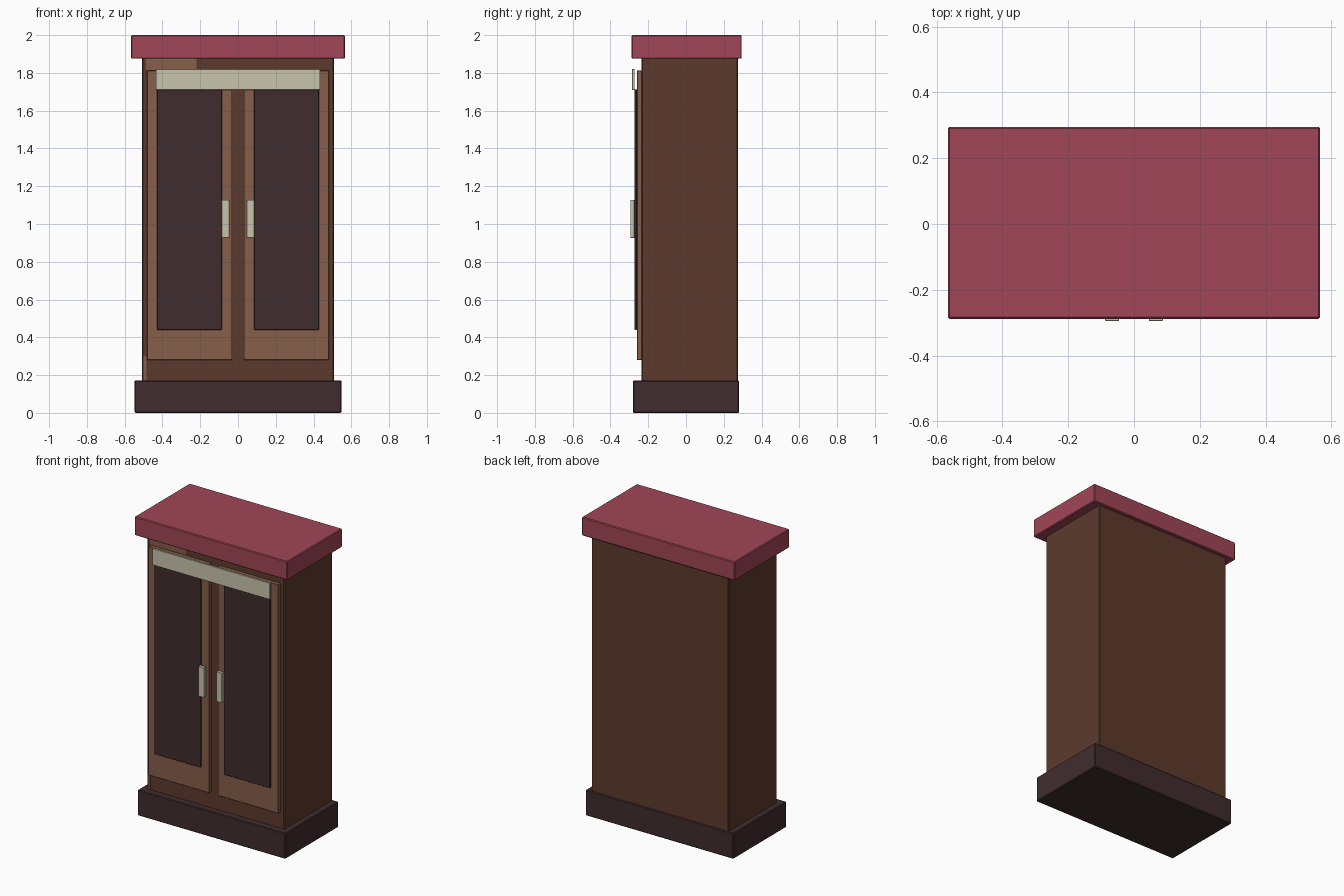
import bpy, bmesh
from mathutils import Vector

if "Cube" in bpy.data.objects:
    bpy.data.objects.remove(bpy.data.objects["Cube"])


def linear(c):
    c /= 255
    return c / 12.92 if c <= 0.04045 else ((c + 0.055) / 1.055) ** 2.4


def material(name, *rgb):
    m = bpy.data.materials.new(name)
    m.diffuse_color = [linear(c) for c in rgb] + [1]
    m.use_nodes = True
    m.node_tree.nodes["Principled BSDF"].inputs["Base Color"].default_value = m.diffuse_color
    return m


RED = material("crimson", 161, 70, 87)
BROWN = material("brown wood", 92, 58, 44)
LIGHT = material("light wood", 134, 95, 74)
DARK = material("dark plum", 64, 44, 46)
CREAM = material("cream", 201, 195, 173)


def box(name, x, y, z, mat, bevel=0.0):
    """Box from (min, max) ranges with an optional chamfer."""
    bm = bmesh.new()
    bmesh.ops.create_cube(bm, size=1)
    for v in bm.verts:
        v.co = Vector([r[0] if c < 0 else r[1] for c, r in zip(v.co, (x, y, z))])
    if bevel:
        bmesh.ops.bevel(bm, geom=bm.edges[:], offset=bevel, segments=1, affect='EDGES')
    me = bpy.data.meshes.new(name)
    bm.to_mesh(me)
    bm.free()
    me.materials.append(mat)
    ob = bpy.data.objects.new(name, me)
    bpy.context.collection.objects.link(ob)
    return ob


# Carcass
box("crown", (-0.566, 0.566), (-0.288, 0.295), (1.875, 2.0), RED, 0.005)
box("plinth", (-0.548, 0.548), (-0.281, 0.281), (0.0, 0.172), DARK, 0.005)
box("body", (-0.508, 0.508), (-0.235, 0.274), (0.165, 1.88), BROWN, 0.005)

# Lighter wood patches on the front face
box("top_patch", (-0.487, -0.22), (-0.2365, -0.23), (1.815, 1.875), LIGHT)
box("side_patch", (-0.502, -0.485), (-0.2365, -0.23), (0.172, 0.30), LIGHT)

# Doors with inset-coloured panels and handles
for side, s in (("left", -1), ("right", 1)):
    def span(a, b):
        return tuple(sorted((s * a, s * b)))
    box(side + "_door", span(0.031, 0.482), (-0.26, -0.234), (0.28, 1.812), LIGHT, 0.002)
    box(side + "_door_panel", span(0.086, 0.428), (-0.273, -0.259), (0.44, 1.712), DARK, 0.002)
    box(side + "_handle", span(0.045, 0.088), (-0.295, -0.272), (0.927, 1.128), CREAM, 0.002)

# Rail across the top of the doors
box("top_rail", (-0.435, 0.435), (-0.285, -0.272), (1.71, 1.82), CREAM, 0.001)
